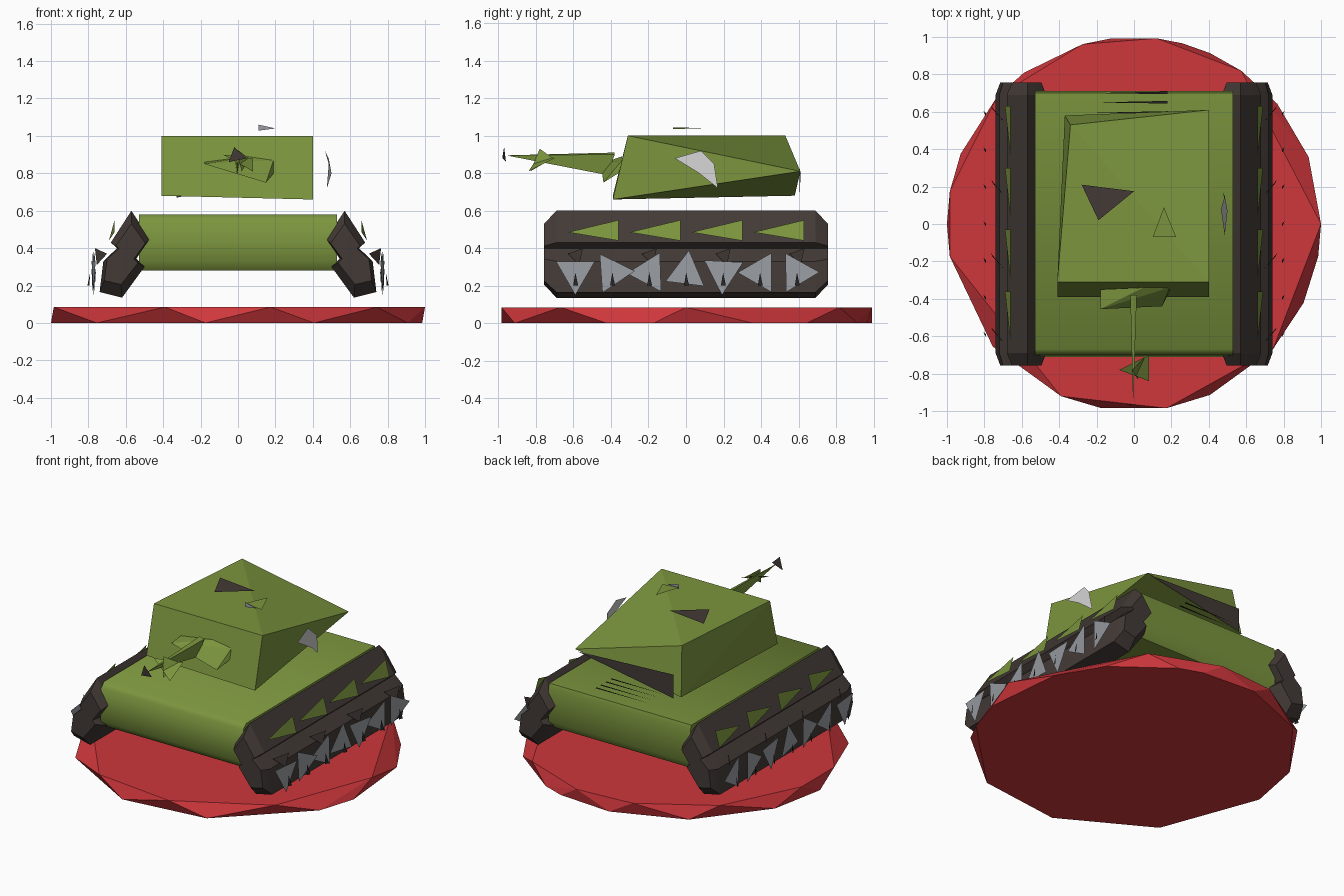
import bpy, bmesh, math
from mathutils import Vector

cube = bpy.data.objects.get("Cube")
if cube:
    bpy.data.objects.remove(cube, do_unlink=True)


def material(name, r, g, b):
    m = bpy.data.materials.new(name)
    m.use_nodes = True
    m.diffuse_color = (r, g, b, 1)
    m.node_tree.nodes["Principled BSDF"].inputs["Base Color"].default_value = (r, g, b, 1)
    return m


GREEN = material("olive green", .20, .30, .048)
RED = material("red", .62, .038, .045)
BROWN = material("dark brown", .055, .042, .037)
STEEL = material("steel grey", .32, .34, .37)
SILVER = material("light grey", .62, .62, .62)
BLACK = material("near black", .02, .018, .016)


def finish(name, bm, mat, smooth=0):
    me = bpy.data.meshes.new(name)
    bm.to_mesh(me)
    bm.free()
    me.materials.append(mat)
    ob = bpy.data.objects.new(name, me)
    bpy.context.collection.objects.link(ob)
    if smooth:
        bpy.ops.object.select_all(action='DESELECT')
        ob.select_set(True)
        bpy.context.view_layer.objects.active = ob
        bpy.ops.object.shade_smooth_by_angle(angle=math.radians(smooth))
    return ob


def solid(name, points, mat, smooth=0):
    """Faceted convex body through the given corners."""
    bm = bmesh.new()
    for p in points:
        bm.verts.new(p)
    bmesh.ops.convex_hull(bm, input=bm.verts[:])
    bmesh.ops.delete(bm, geom=[v for v in bm.verts if not v.link_faces], context='VERTS')
    bmesh.ops.dissolve_limit(bm, angle_limit=.01, verts=bm.verts[:], edges=bm.edges[:])
    bmesh.ops.recalc_face_normals(bm, faces=bm.faces[:])
    return finish(name, bm, mat, smooth)


def plates(name, polys, mat, out):
    """Loose flat shards turned towards the direction out."""
    bm = bmesh.new()
    for poly in polys:
        f = bm.faces.new([bm.verts.new(p) for p in poly])
        f.normal_update()
        if f.normal.dot(Vector(out)) < 0:
            f.normal_flip()
    return finish(name, bm, mat)


def ring(angles, z):
    return [(math.cos(math.radians(a)), math.sin(math.radians(a)), z) for a in angles]


# Faceted round base
solid("base", ring([0, 55, 83, 106, 137, 170, 190, 247, 280, 318], .085)
      + ring([-10, 21, 40, 66, 75, 97, 126, 158, 180, 221, 260, 294, 335], 0), RED)

# Hull with slightly bevelled ends
profile = [(-.67, .28), (-.71, .33), (-.70, .55), (-.67, .58),
           (.70, .58), (.71, .55), (.71, .33), (.68, .28)]
solid("hull", [(x, y, z) for x in (-.53, .53) for y, z in profile], GREEN, 50)

# Tracks: two stacked lobes on each side, tapered at both ends
UPPER = [(.57, .60), (.47, .45), (.56, .32), (.68, .43)]
LOWER = [(.62, .425), (.50, .30), (.62, .135), (.74, .165), (.72, .33)]


def lobe(name, section, s):
    cx = sum(p[0] for p in section) / len(section)
    cz = .37
    pts = []
    for end in (-1, 1):
        pts += [(s * x, end * .69, z) for x, z in section]
        pts += [(s * (cx + .75 * (x - cx)), end * .757, cz + .7 * (z - cz)) for x, z in section]
    solid(name, pts, BROWN, 25)


TURNS = [30, 4, 62, 83, 27, 60, 1]
for s, side in ((1, "left"), (-1, "right")):
    lobe(side + "_upper_track", UPPER, s)
    lobe(side + "_lower_track", LOWER, s)
    # Green side guards
    plates(side + "_track_guards",
           [[(s * .66, y - .27, .485), (s * .69, y, .44), (s * .66, y, .55)]
            for y in (-.36, -.03, .30, .63)], GREEN, (s, 0, 0))
    # Wheel shards, pins behind them and brown wheel remains
    teeth, pins, stubs = [], [], []
    for i, turn in enumerate(TURNS):
        y = -.59 + .197 * i
        tri = [math.radians(turn + 120 * k) for k in range(3)]
        teeth.append([(s * (.772 + .012 * math.cos(a)), y + .12 * math.cos(a),
                       .27 + .12 * math.sin(a)) for a in tri])
        pins.append([(s * .795, y - .012, .20), (s * .805, y + .015, .20), (s * .79, y, .27)])
        if i % 2 == 0:
            stubs.append([(s * .70, y - .04, .37), (s * .765, y + .04, .40), (s * .755, y + .02, .31)])
    plates(side + "_wheel_plates", teeth, STEEL, (s, 0, 0))
    plates(side + "_wheel_pins", pins, BLACK, (s, 0, 0))
    plates(side + "_wheel_stubs", stubs, BROWN, (s, 0, 0))

# Turret with one dropped rear corner
solid("turret", [(-.41, -.31, 1), (.40, -.31, 1), (-.34, .53, 1), (.40, .61, .81),
                 (-.41, -.39, .68), (.40, -.39, .66), (-.37, .58, .68)], GREEN)
plates("turret_rear_panel", [[(.38, .612, .80), (-.33, .605, .83), (-.33, .605, .67)]],
       BROWN, (0, 1, 0))

# Gun: mantlet, tapered barrel, muzzle
solid("mantlet", [(-.18, -.35, .86), (.05, -.34, .89), (.19, -.34, .87),
                  (.15, -.44, .75), (.19, -.36, .80), (-.18, -.455, .85)], GREEN)
solid("barrel", [(-.005, -.96, .895), (-.02, -.38, .91), (.015, -.38, .90), (-.005, -.42, .79)], GREEN)
plates("muzzle_brake", [[(-.08, -.78, .90), (.08, -.70, .88), (.08, -.84, .81)],
                        [(-.01, -.78, .93), (.06, -.71, .88), (.02, -.83, .81)]], GREEN, (0, -1, 1))
plates("muzzle_tip", [[(-.02, -.97, .94), (.045, -.98, .88), (-.05, -.96, .86)]], BROWN, (0, -1, 0))

# Turret roof fittings
plates("hatch", [[(-.28, .21, 1.01), (0, .175, 1.01), (-.19, .02, 1.01)]], BROWN, (0, 0, 1))
plates("periscope_cover", [[(.10, -.07, 1.045), (.225, -.07, 1.035), (.16, .09, 1.04)]],
       GREEN, (0, 0, 1))
plates("periscope_glass", [[(.11, -.08, 1.06), (.20, -.08, 1.04), (.11, -.08, 1.028)]],
       STEEL, (0, -1, 0))

# Pale badge plate beside the turret
plates("side_plate", [[(.485, -.06, .88), (.465, .08, .92), (.485, .15, .85),
                       (.475, .17, .72), (.50, .07, .80)]], SILVER, (1, 0, 0))

# Engine grille bars over the rear deck
plates("grille_bars", [[(-.21, y, .642), (.18, y - .006, .642), (.18, y + .008, .642)]
                       for y in (.54, .595, .65, .70)], BLACK, (0, 0, 1))
